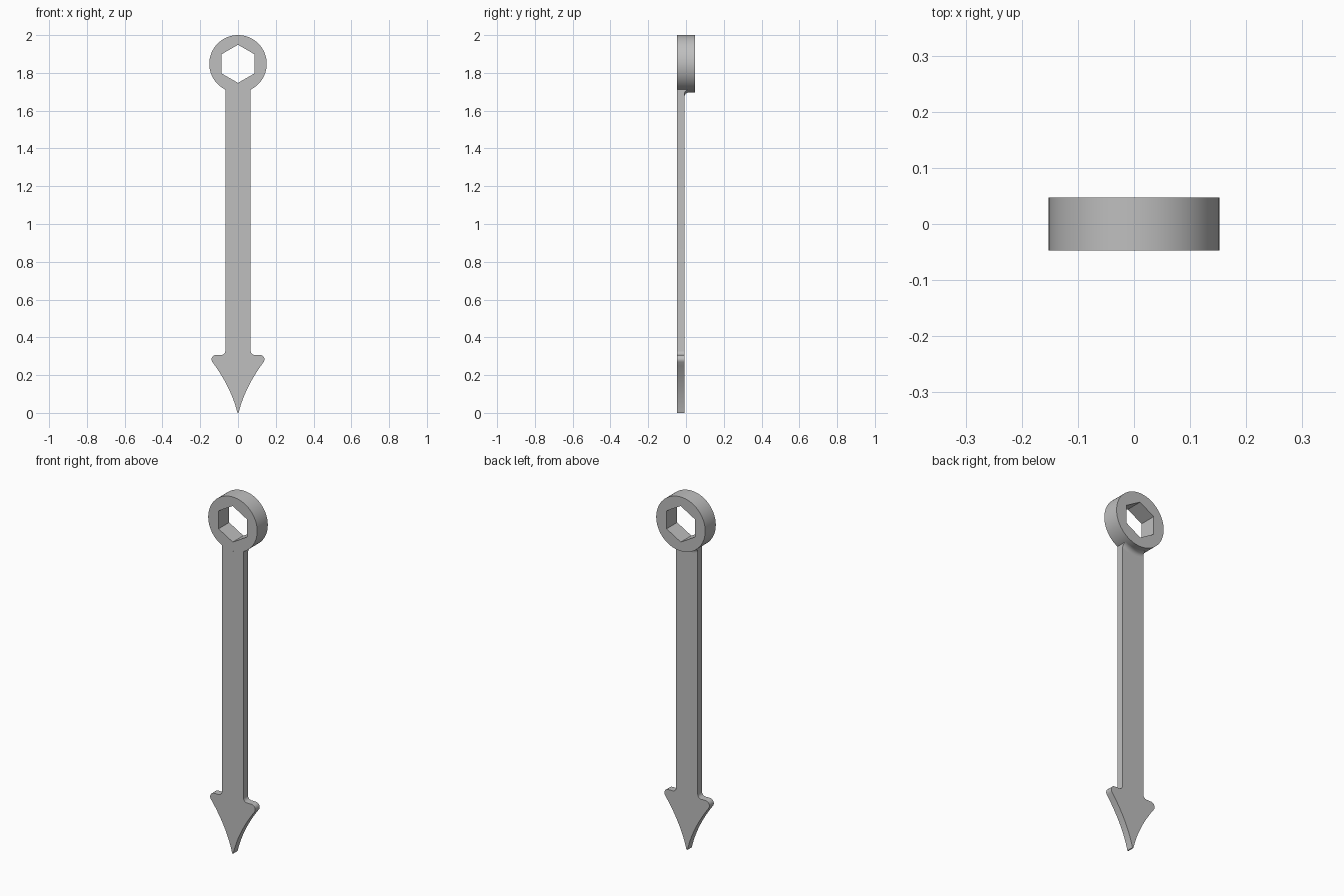
import bpy, bmesh, math

if "Cube" in bpy.data.objects:
    bpy.data.objects.remove(bpy.data.objects["Cube"])

R, ZC = 0.152, 1.848           # ring radius and centre height
HEX = 0.101                    # hexagon corner radius
FRONT, BACK, MID = -0.047, 0.047, -0.008
W = 0.067                      # half width of the shaft

steel = bpy.data.materials.new("steel grey")
steel.diffuse_color = (0.52, 0.52, 0.52, 1)
steel.use_nodes = True
steel.node_tree.nodes["Principled BSDF"].inputs["Base Color"].default_value = steel.diffuse_color


def finish(name, bm):
    bmesh.ops.recalc_face_normals(bm, faces=bm.faces[:])
    mesh = bpy.data.meshes.new(name)
    bm.to_mesh(mesh)
    bm.free()
    mesh.materials.append(steel)
    ob = bpy.data.objects.new(name, mesh)
    bpy.context.collection.objects.link(ob)
    bpy.ops.object.select_all(action='DESELECT')
    ob.select_set(True)
    bpy.context.view_layer.objects.active = ob
    bpy.ops.object.shade_smooth_by_angle(angle=math.radians(30))
    return ob


def loft(bm, rows, closed):
    """Skin rows of points; each row is a closed section."""
    rows = [[bm.verts.new(p) for p in row] for row in rows]
    n = len(rows[0])
    for i in range(len(rows) if closed else len(rows) - 1):
        a, b = rows[i], rows[(i + 1) % len(rows)]
        for j in range(n):
            k = (j + 1) % n
            bm.faces.new((a[j], a[k], b[k], b[j]))
    if not closed:
        bm.faces.new(rows[0])
        bm.faces.new(rows[-1])


def arc(cx, cz, r, a0, a1, n):
    return [(cx + r * math.cos(math.radians(a0 + (a1 - a0) * i / n)),
             cz + r * math.sin(math.radians(a0 + (a1 - a0) * i / n)))
            for i in range(n + 1)]


# Ring head with hexagonal hole
rows = []
SEG = 72
for i in range(SEG):
    a = 2 * math.pi * i / SEG
    off = (a % (math.pi / 3)) - math.pi / 6
    inner = HEX * math.cos(math.pi / 6) / math.cos(off)
    rows.append([(r * math.sin(a), y, ZC + r * math.cos(a))
                 for r, y in ((R, FRONT), (R, BACK), (inner, BACK), (inner, FRONT))])
bm = bmesh.new()
loft(bm, rows, True)
finish("ring_head", bm)

# Shaft and arrow point, half outline from the top centre down to the tip
half = [(W * i / 6, ZC - math.sqrt(R * R - (W * i / 6) ** 2)) for i in range(7)]
half += arc(W + 0.022, 0.329, 0.022, 180, 270, 6)      # inner fillet
half += arc(0.116, 0.283, 0.024, 90, -35, 9)           # rounded barb
p0, p1, p2 = half[-1], (0.036, 0.135), (0.003, 0.0)    # concave edge
for i in range(1, 15):
    t = i / 14
    half.append(tuple((1 - t) ** 2 * a + 2 * t * (1 - t) * b + t * t * c
                      for a, b, c in zip(p0, p1, p2)))
outline = half + [(-x, z) for x, z in reversed(half[1:])]
bm = bmesh.new()
loft(bm, [[(x, y, z) for x, z in outline] for y in (FRONT, MID)], False)
finish("shaft_and_point", bm)

# Cove between the back of the shaft and the ring
F = 0.022
section = [(R - 0.004, MID - 0.004), (R - 0.004, MID + F)]
section += arc(R + F, MID + F, F, 180, 270, 6)
section += [(R + F, MID - 0.004)]
rows = []
for i in range(13):
    x = W * (i / 6 - 1)
    rows.append([(x, y, ZC - math.sqrt(r * r - x * x)) for r, y in section])
bm = bmesh.new()
loft(bm, rows, False)
finish("neck_fillet", bm)
